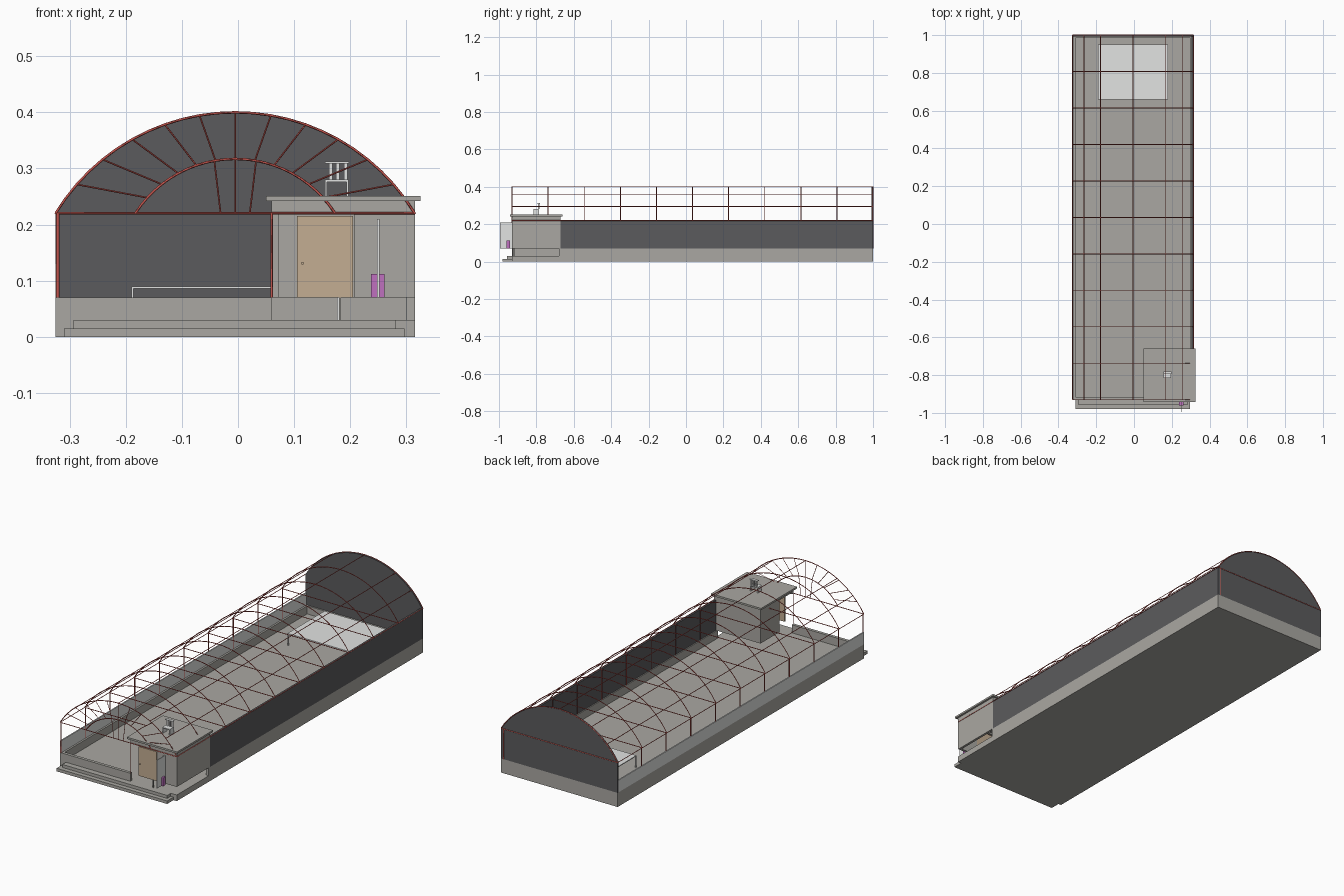
import bpy, math

cube = bpy.data.objects.get("Cube")
if cube:
    bpy.data.objects.remove(cube, do_unlink=True)


def material(name, rgb):
    m = bpy.data.materials.new(name)
    m.use_nodes = True
    color = (*rgb, 1)
    m.diffuse_color = color
    m.node_tree.nodes["Principled BSDF"].inputs["Base Color"].default_value = color
    return m


concrete = material("concrete grey", (0.40, 0.39, 0.36))
dark = material("dark grey", (0.105, 0.105, 0.11))
red = material("frame red", (0.54, 0.09, 0.075))
tan = material("door tan", (0.55, 0.42, 0.29))
purple = material("purple", (0.52, 0.16, 0.52))
light = material("light grey", (0.76, 0.77, 0.76))


def mesh_object(name, verts, faces, mat):
    me = bpy.data.meshes.new(name)
    me.from_pydata(verts, [], faces)
    me.materials.append(mat)
    ob = bpy.data.objects.new(name, me)
    bpy.context.collection.objects.link(ob)
    return ob


def prism(name, outline, y0, y1, mat):
    """Extrude an x-z outline (counter-clockwise from the front) along y."""
    n = len(outline)
    verts = [(x, y, z) for y in (y0, y1) for x, z in outline]
    faces = [list(range(n)), list(range(2 * n - 1, n - 1, -1))]
    faces += [[i, i + n, (i + 1) % n + n, (i + 1) % n] for i in range(n)]
    return mesh_object(name, verts, faces, mat)


def box(name, x, y, z, mat):
    outline = [(x[0], z[0]), (x[1], z[0]), (x[1], z[1]), (x[0], z[1])]
    return prism(name, outline, y[0], y[1], mat)


def bars(name, paths, mat, radius=0.0022):
    """Square bars along polylines, gathered in one object."""
    cu = bpy.data.curves.new(name, "CURVE")
    cu.dimensions = "3D"
    cu.bevel_depth = radius
    cu.bevel_resolution = 0
    cu.use_fill_caps = True
    for path in paths:
        sp = cu.splines.new("POLY")
        sp.points.add(len(path) - 1)
        for p, co in zip(sp.points, path):
            p.co = (*co, 1)
    cu.materials.append(mat)
    ob = bpy.data.objects.new(name, cu)
    bpy.context.collection.objects.link(ob)
    return ob


# Main dimensions
L, R, F, B = -0.325, 0.315, -0.93, 1.0
MID = (L + R) / 2
FLOOR, DECK, EAVE, TOP = 0.03, 0.07, 0.22, 0.40
KX, KY = 0.06, -0.67      # cabin's inner side and rear
RIM = 0.015


def arc_shape(half, top):
    """Radius and centre height of an arch standing on the eaves."""
    rise = top - EAVE
    rad = (half * half + rise * rise) / (2 * rise)
    return rad, top - rad


def arc(half, top, count=24):
    rad, cz = arc_shape(half, top)
    a = math.asin(half / rad)
    return [(MID + rad * math.sin(t), cz + rad * math.cos(t))
            for t in (-a + 2 * a * i / count for i in range(count + 1))]


outer = arc(0.32, TOP)
inner = arc(0.178, 0.317)

# Sunken floor slab with a raised rim, open at the cabin corner
box("foundation_slab", (L, R), (F, B), (0, FLOOR), concrete)
box("rim_west", (L, L + RIM), (F, B), (FLOOR, DECK), concrete)
box("rim_east", (R - RIM, R), (KY - 0.01, B), (FLOOR, DECK), concrete)
box("rim_back", (L + RIM, R - RIM), (B - RIM, B), (FLOOR, DECK), concrete)
box("rim_front", (L + RIM, KX), (F, F + RIM), (FLOOR, DECK), concrete)
box("lower_step", (-0.31, 0.297), (-0.98, F), (0, 0.015), concrete)
box("upper_step", (-0.293, 0.282), (-0.958, F), (0.015, FLOOR), concrete)

# Outer walls
box("side_wall_dark", (R - 0.01, R), (KY, B), (DECK, EAVE), dark)
prism("back_wall", [(L, DECK), (R, DECK)] + outer[::-1], B - 0.008, B, dark)
box("side_wall_low", (L, L + 0.006), (F, B - 0.008), (DECK, 0.13), light)

# Raised light panel near the back
box("floor_panel", (-0.19, 0.18), (0.66, 0.95), (0.086, 0.09), light)
for x in (-0.188, 0.178):
    for y in (0.662, 0.948):
        box("panel_leg", (x - 0.002, x + 0.002), (y - 0.002, y + 0.002), (FLOOR, 0.086), light)

# Arched roof frame
ribs = [F + (B - F) * i / 10 for i in range(11)]
bars("roof_ribs", [[(x, y, z) for x, z in outer] for y in ribs], red)
bars("side_posts", [[(L + 0.004, y, DECK), (L + 0.004, y, EAVE)] for y in ribs[:-1]], red, 0.003)
bars("inner_wall_posts", [[(R - 0.013, y, DECK), (R - 0.013, y, EAVE)]
                          for y in ribs if y > KY], red, 0.002)
rad, cz = arc_shape(0.32, TOP)
offsets = [-0.32, -0.26, -0.173, 0, 0.173, 0.26, 0.32]
bars("roof_rails", [[(MID + d, y, cz + math.sqrt(rad * rad - d * d)) for y in (F, B)]
                    for d in offsets], red, 0.002)
bars("tie_beams", [[(L, y, EAVE), (R, y, EAVE)] for y in ribs], red, 0.002)
bars("cabin_post", [[(KX, F, DECK), (KX, F, EAVE)]], red)

# Fan of spokes in the open front gable
bars("front_inner_arch", [[(x, F, z) for x, z in inner]], red)
spokes = [[(outer[i][0], F, outer[i][1]), (inner[i][0], F, inner[i][1])]
          for i in range(2, 23, 2)]
spokes.append([(MID, F, TOP), (MID, F, EAVE)])
for s in (-1, 1):
    spokes.append([(MID + s * 0.037, F, 0.312), (MID + s * 0.026, F, EAVE)])
bars("front_spokes", spokes, red, 0.0015)

# Entrance cabin
T = 0.012
box("cabin_back", (KX, R), (KY - T, KY), (DECK, 0.235), concrete)
box("cabin_outer_side", (R - T, R), (F, KY), (DECK, 0.235), concrete)
box("cabin_inner_side", (KX, KX + T), (-0.82, KY), (DECK, 0.235), concrete)
box("cabin_front", (0.207, R), (F, F + T), (DECK, EAVE), concrete)
box("cabin_lintel", (KX, R), (F, F + T), (EAVE, 0.235), concrete)
box("cabin_ceiling", (KX, R), (F, KY), (0.228, 0.242), concrete)
box("cabin_roof", (0.05, 0.325), (-0.942, -0.66), (0.242, 0.251), concrete)
box("corner_support", (0.18, 0.184), (F + 0.002, F + 0.01), (FLOOR, DECK), concrete)
box("door", (0.105, 0.205), (F, F + 0.008), (DECK, 0.215), tan)
box("door_handle", (0.113, 0.117), (F - 0.006, F), (0.129, 0.133), tan)

# Items beside the door
box("entrance_screen", (0.248, 0.252), (-0.995, F), (DECK, 0.21), light)
box("purple_box", (0.237, 0.261), (-0.96, -0.942), (DECK, 0.112), purple)

# Roof vent
VY = (-0.815, -0.785)
for x in (0.157, 0.195):
    box("vent_leg", (x - 0.002, x + 0.002), VY, (0.251, 0.28), light)
box("vent_shelf", (0.155, 0.197), VY, (0.276, 0.28), light)
for x in (0.165, 0.178, 0.192):
    box("vent_pipe", (x - 0.003, x + 0.003), (-0.79, -0.784), (0.28, 0.309), light)
box("vent_cap", (0.155, 0.198), (-0.794, -0.78), (0.309, 0.312), light)
